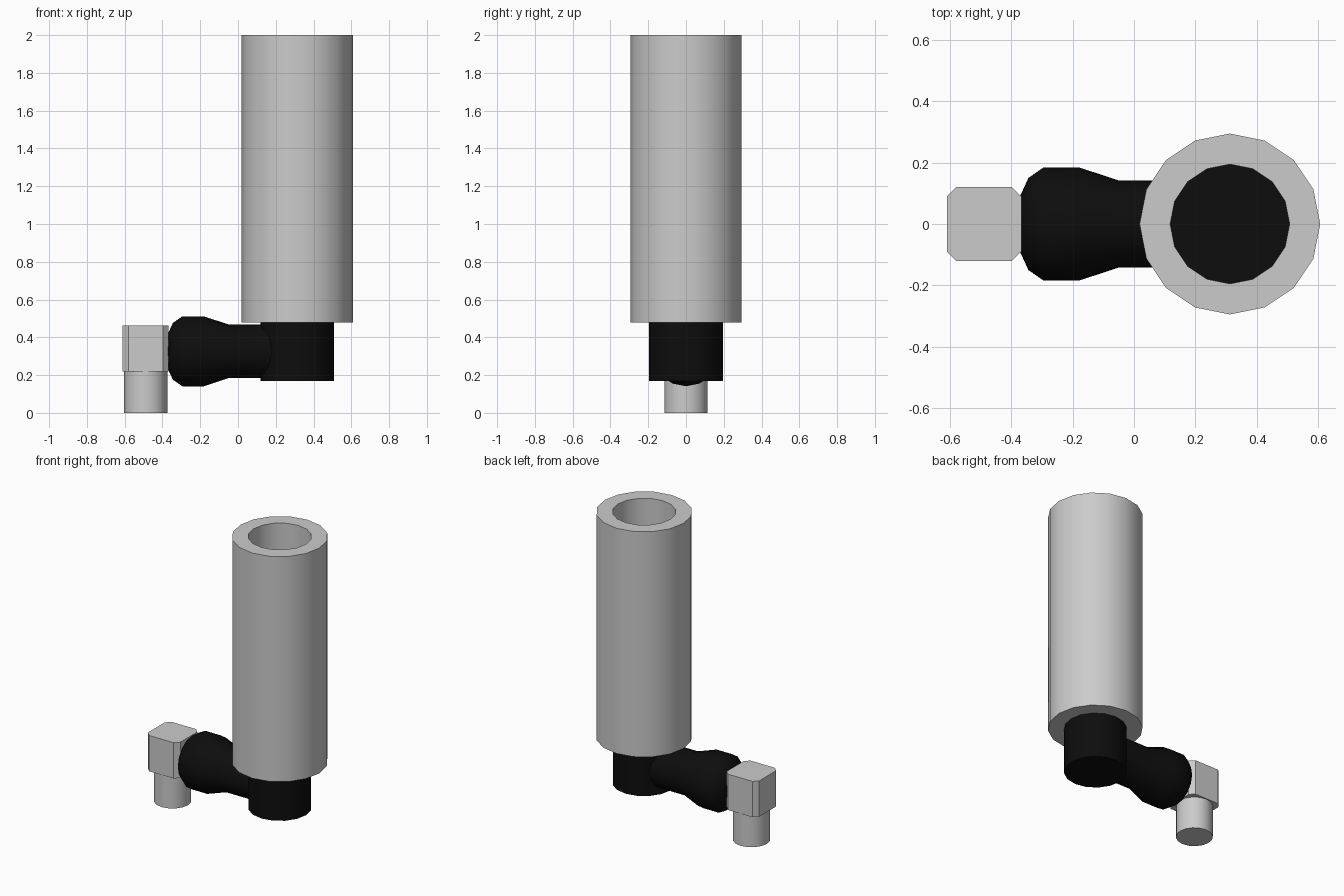
import bpy, bmesh
from math import cos, sin, pi, radians
from mathutils import Matrix, Vector

if "Cube" in bpy.data.objects:
    bpy.data.objects.remove(bpy.data.objects["Cube"])

SIDES = 16


def finish(bm, name, mat=None, smooth=True):
    bmesh.ops.recalc_face_normals(bm, faces=bm.faces[:])
    me = bpy.data.meshes.new(name)
    bm.to_mesh(me)
    bm.free()
    ob = bpy.data.objects.new(name, me)
    bpy.context.collection.objects.link(ob)
    if mat:
        me.materials.append(mat)
    if smooth:
        bpy.ops.object.select_all(action='DESELECT')
        ob.select_set(True)
        bpy.context.view_layer.objects.active = ob
        bpy.ops.object.shade_smooth_by_angle(angle=radians(35))
    return ob


def lathe(name, profile, origin, mat=None, along_x=False, closed=False):
    """Revolve (radius, height) points around z, or around x if along_x."""
    bm = bmesh.new()
    rings = []
    for r, h in profile:
        ring = []
        for i in range(SIDES):
            a = 2 * pi * i / SIDES
            p = (h, r * cos(a), r * sin(a)) if along_x else (r * cos(a), r * sin(a), h)
            ring.append(bm.verts.new(Vector(p) + Vector(origin)))
        rings.append(ring)
    pairs = list(zip(rings, rings[1:]))
    if closed:
        pairs.append((rings[-1], rings[0]))
    else:
        bm.faces.new(rings[0])
        bm.faces.new(rings[-1])
    for a, b in pairs:
        for i in range(SIDES):
            j = (i + 1) % SIDES
            bm.faces.new((a[i], a[j], b[j], b[i]))
    return finish(bm, name, mat)


black = bpy.data.materials.new("black_plastic")
black.diffuse_color = (0.004, 0.004, 0.004, 1)
black.use_nodes = True
black.node_tree.nodes["Principled BSDF"].inputs["Base Color"].default_value = black.diffuse_color

# Tall open tube
lathe("main_tube", [(0.295, 0.478), (0.295, 2.0), (0.195, 2.0), (0.195, 0.478)],
      (0.313, 0, 0), closed=True)

# Black socket under the tube
lathe("socket", [(0.195, 0.168), (0.195, 0.48)], (0.313, 0, 0), black)

# Black bulged coupling running sideways
lathe("coupling", [(0.095, -0.37), (0.15, -0.345), (0.185, -0.295), (0.185, -0.18),
                   (0.142, -0.05), (0.142, 0.25)],
      (0, 0, 0.326), black, along_x=True)

# Elbow block with chamfered upright edges
bm = bmesh.new()
bmesh.ops.create_cube(bm, size=1, matrix=Matrix.Translation((-0.489, 0, 0.341))
                      @ Matrix.Diagonal((0.243, 0.24, 0.242, 1)))
upright = [e for e in bm.edges if abs(e.verts[0].co.z - e.verts[1].co.z) > 0.1]
bmesh.ops.bevel(bm, geom=upright, offset=0.03, offset_type='OFFSET', segments=1,
                affect='EDGES', profile=0.5)
finish(bm, "elbow_block", smooth=False)

# Short pipe below the block
lathe("outlet_pipe", [(0.115, 0.0), (0.115, 0.23)], (-0.489, 0, 0))
